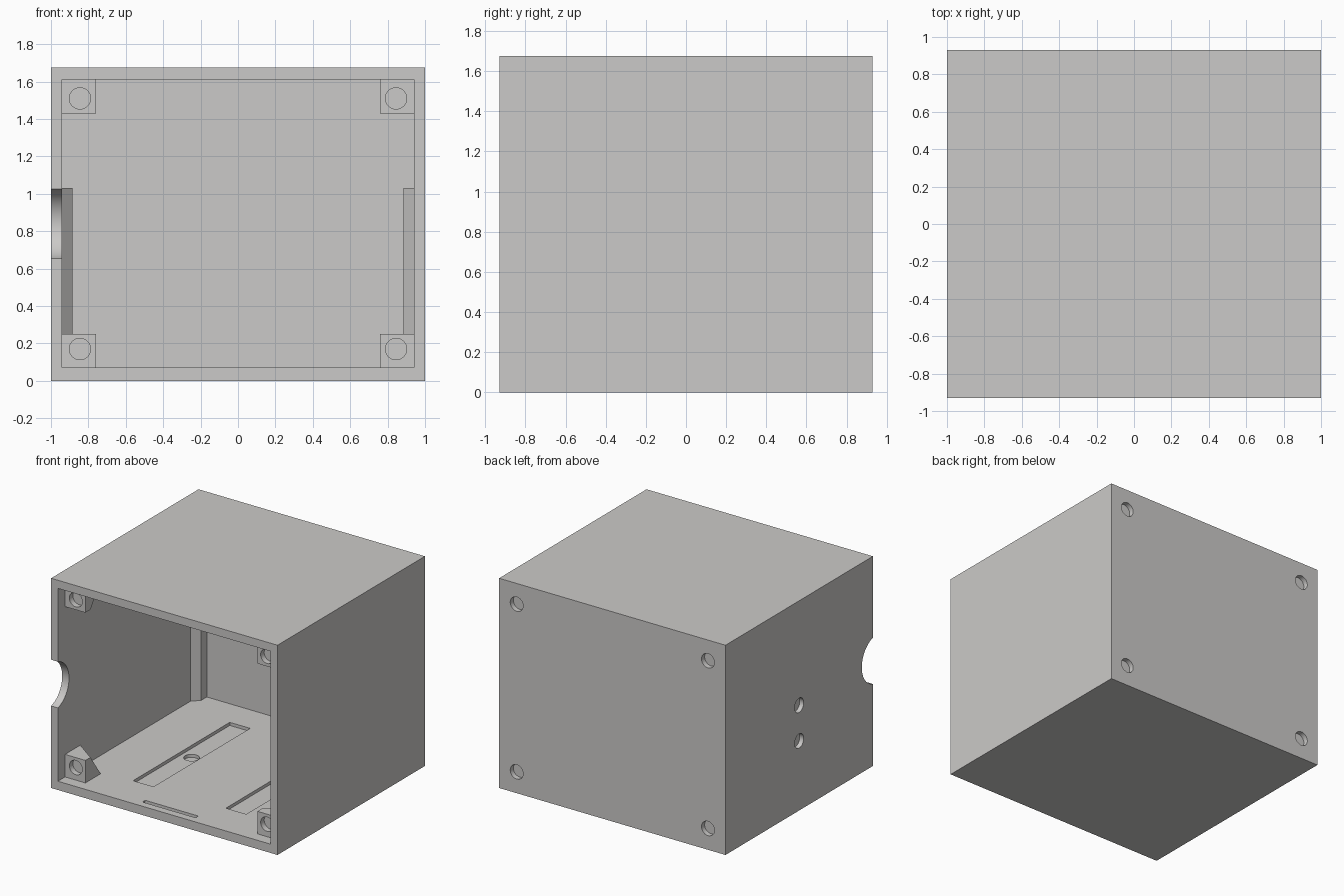
import bpy, bmesh, math
from mathutils import Matrix, Vector

cube = bpy.data.objects.get("Cube")
if cube:
    bpy.data.objects.remove(cube, do_unlink=True)

# Overall sizes
HX, HY, H = 1.0, 0.93, 1.675
IX, Z0, Z1 = 0.94, 0.07, 1.61       # inner width and height limits
BACK = 0.87                         # inner face of the back wall
POST, FRONT = 0.18, -0.84           # post side and its front plane
HOLE_R, HOLE_X = 0.057, 0.845
HOLE_Z = (0.17, 1.51)

grey = bpy.data.materials.new("warm_grey")
grey.use_nodes = True
colour = (0.60, 0.59, 0.58, 1)
grey.diffuse_color = colour
grey.node_tree.nodes["Principled BSDF"].inputs["Base Color"].default_value = colour


def make(name, bm):
    bmesh.ops.recalc_face_normals(bm, faces=bm.faces)
    mesh = bpy.data.meshes.new(name)
    bm.to_mesh(mesh)
    bm.free()
    mesh.materials.append(grey)
    obj = bpy.data.objects.new(name, mesh)
    bpy.context.collection.objects.link(obj)
    return obj


def box(name, lo, hi):
    lo, hi = Vector(lo), Vector(hi)
    bm = bmesh.new()
    bmesh.ops.create_cube(bm, size=1)
    for v in bm.verts:
        v.co = (lo + hi) / 2 + v.co * (hi - lo)
    return make(name, bm)


def rod(name, centre, radius, length, axis):
    turn = Vector((0, 0, 1)).rotation_difference(Vector(axis)).to_matrix().to_4x4()
    bm = bmesh.new()
    bmesh.ops.create_cone(bm, cap_ends=True, segments=48, radius1=radius, radius2=radius,
                          depth=length, matrix=Matrix.Translation(centre) @ turn)
    return make(name, bm)


def cut(target, cutter):
    cutter.hide_render = True
    bpy.context.view_layer.objects.active = target
    mod = target.modifiers.new("cut", 'BOOLEAN')
    mod.operation, mod.solver, mod.object = 'DIFFERENCE', 'EXACT', cutter
    bpy.ops.object.modifier_apply(modifier=mod.name)
    bpy.data.objects.remove(cutter, do_unlink=True)


X, Y, Z = (1, 0, 0), (0, 1, 0), (0, 0, 1)

# Hollow case, open at the front
case = box("case", (-HX, -HY, 0), (HX, HY, H))
cut(case, box("cavity", (-IX, -HY - 0.2, Z0), (IX, BACK, Z1)))

# Rounded finger notch in the front edge of one side wall
cut(case, rod("notch", (-HX, -0.982, 0.84), 0.192, 0.2, X))

# Blind holes in the side wall and the back wall
for z in (0.555, 0.84):
    cut(case, rod("side_hole", (-HX, 0, z), HOLE_R, 0.07, X))
for x in (-HOLE_X, HOLE_X):
    for z in HOLE_Z:
        cut(case, rod("back_hole", (x, HY, z), HOLE_R, 0.08, Y))

# Long floor recesses, each with a blind hole in the middle
for x in (-0.41, 0.41):
    cut(case, box("floor_recess", (x - 0.09, -0.61, 0.045), (x + 0.09, 0.61, 0.2)))
    cut(case, rod("floor_hole", (x, 0, 0.06), HOLE_R, 0.08, Z))

# Thin catch grooves near the front in the floor and ceiling
for z in (Z0, Z1):
    cut(case, box("catch_groove", (-0.235, -0.87, z - 0.02), (0.235, -0.835, z + 0.02)))

parts = [case]

# Corner posts, tapering back into the corners
for side, sx in (("right", -1), ("left", 1)):
    for level, base, sz in (("lower", Z0, 1), ("upper", Z1, -1)):
        bm = bmesh.new()
        for u in (0, POST):
            for v in (0, POST):
                depth = 0.063 + 0.72 * (2 * POST - u - v)
                for y in (FRONT, FRONT + depth):
                    bm.verts.new((sx * (IX - u), y, base + sz * v))
        bmesh.ops.convex_hull(bm, input=bm.verts)
        bmesh.ops.dissolve_limit(bm, angle_limit=0.01, verts=bm.verts, edges=bm.edges)
        post = make(f"{level}_{side}_post", bm)
        z = HOLE_Z[0] if sz > 0 else HOLE_Z[1]
        cut(post, rod("post_hole", (sx * HOLE_X, FRONT, z), HOLE_R, 0.09, Y))
        parts.append(post)

# Chamfered support strips in the back corners
for side, sx in (("right", -1), ("left", 1)):
    outline = [(IX, 0.743), (0.885, 0.798), (0.885, BACK), (IX, BACK)]
    bm = bmesh.new()
    face = bm.faces.new([bm.verts.new((sx * x, y, Z0)) for x, y in outline])
    ext = bmesh.ops.extrude_face_region(bm, geom=[face])
    bmesh.ops.translate(bm, vec=(0, 0, 1.03 - Z0),
                        verts=[g for g in ext["geom"] if isinstance(g, bmesh.types.BMVert)])
    parts.append(make(f"back_{side}_strip", bm))

# Smooth the round holes while keeping edges sharp
bpy.ops.object.select_all(action='DESELECT')
for obj in parts:
    obj.select_set(True)
bpy.context.view_layer.objects.active = case
bpy.ops.object.shade_smooth_by_angle(angle=math.radians(30))
